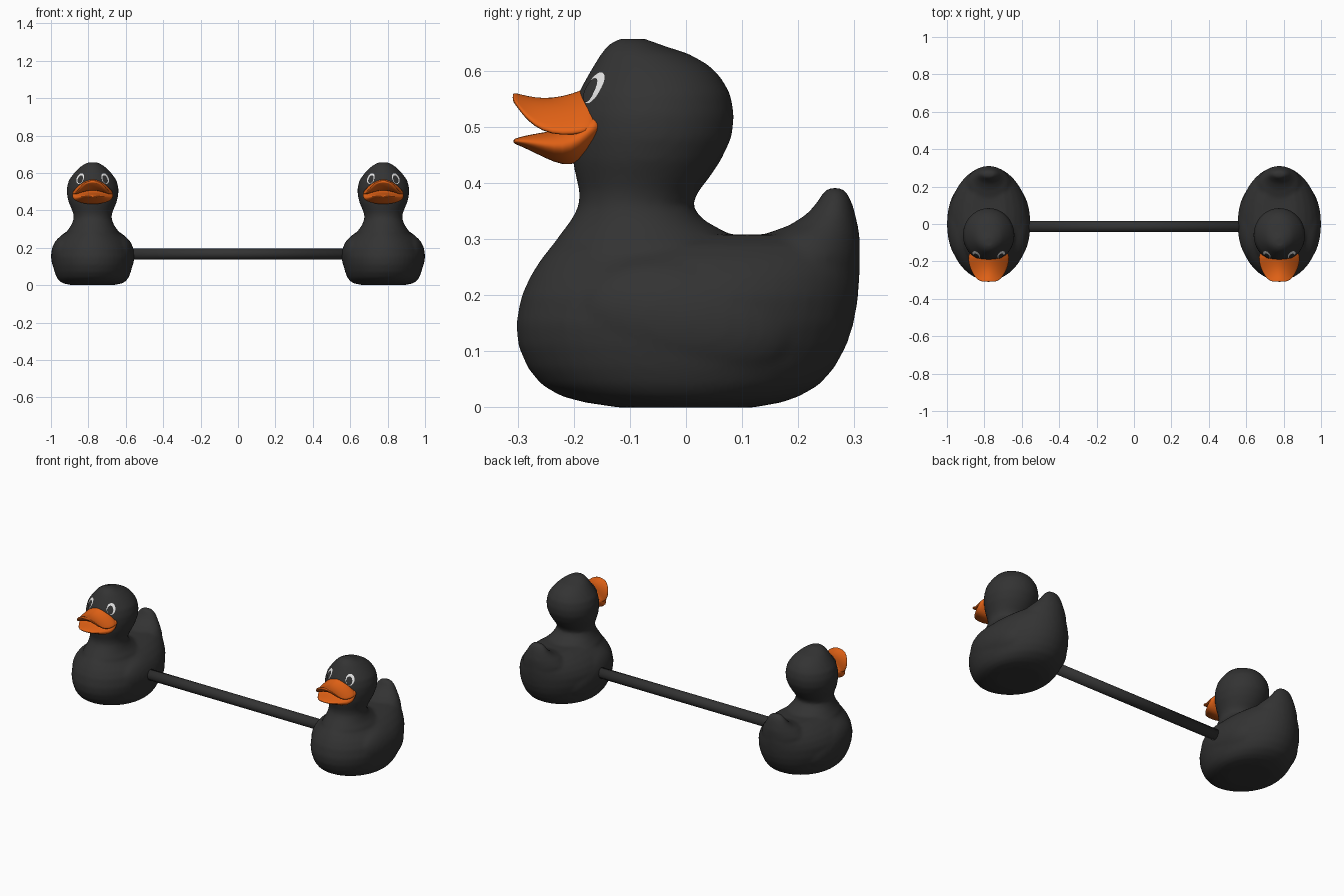
import bpy, bmesh, math
from mathutils import Vector
from mathutils.bvhtree import BVHTree

if "Cube" in bpy.data.objects:
    bpy.data.objects.remove(bpy.data.objects["Cube"])

DUCK_X = 0.777


def material(name, rgb):
    m = bpy.data.materials.new(name)
    m.diffuse_color = (*rgb, 1)
    m.use_nodes = True
    m.node_tree.nodes["Principled BSDF"].inputs["Base Color"].default_value = m.diffuse_color
    return m


DARK = material("charcoal", (0.033, 0.033, 0.033))
ORANGE = material("orange", (0.78, 0.125, 0.008))
WHITE = material("white", (0.85, 0.85, 0.85))


def add_object(name, bm, mat):
    me = bpy.data.meshes.new(name)
    bmesh.ops.recalc_face_normals(bm, faces=bm.faces)
    bm.to_mesh(me)
    bm.free()
    me.materials.append(mat)
    me.shade_smooth()
    ob = bpy.data.objects.new(name, me)
    bpy.context.collection.objects.link(ob)
    return ob


def loft(bm, rings):
    """Skin a list of equal-length closed rings and cap both ends."""
    rows = [[bm.verts.new(p) for p in r] for r in rings]
    n = len(rows[0])
    for a, b in zip(rows, rows[1:]):
        for i in range(n):
            j = (i + 1) % n
            bm.faces.new((a[i], a[j], b[j], b[i]))
    bm.faces.new(rows[0][::-1])
    bm.faces.new(rows[-1])


def stack(bm, levels, n=48):
    """Loft of horizontal ellipses: (z, front y, back y, half width)."""
    rings = []
    for z, y0, y1, w in levels:
        c, a = (y0 + y1) / 2, (y1 - y0) / 2
        rings.append([(w * math.cos(t), c + a * math.sin(t), z)
                      for t in (2 * math.pi * i / n for i in range(n))])
    loft(bm, rings)


def baked(ob):
    """Apply the modifiers of an object."""
    dg = bpy.context.evaluated_depsgraph_get()
    me = bpy.data.meshes.new_from_object(ob.evaluated_get(dg))
    ob.modifiers.clear()
    ob.data = me
    return ob


# Body, neck with head, and tail, fused into one smooth skin
bm = bmesh.new()
stack(bm, [(0.0, -.12, .12, .11), (.009, -.18, .17, .155), (.02, -.222, .202, .176),
           (.04, -.257, .237, .192), (.07, -.282, .264, .204), (.11, -.299, .286, .214),
           (.15, -.303, .299, .220), (.20, -.293, .307, .214), (.235, -.277, .31, .196),
           (.265, -.258, .31, .17), (.29, -.238, .31, .135), (.308, -.225, .29, .09)])
stack(bm, [(.25, -.25, .14, .15), (.29, -.237, .11, .137), (.31, -.223, .075, .121),
           (.335, -.204, .03, .108), (.36, -.191, .011, .101), (.385, -.19, .022, .104),
           (.41, -.196, .042, .114), (.44, -.202, .062, .127), (.48, -.204, .081, .137),
           (.52, -.202, .086, .138), (.56, -.192, .079, .128), (.59, -.176, .061, .107),
           (.61, -.164, .041, .09), (.63, -.152, .006, .07), (.645, -.14, -.04, .048),
           (.657, -.122, -.072, .025)])
stack(bm, [(.18, .06, .305, .13), (.27, .08, .31, .125), (.305, .13, .31, .10),
           (.325, .185, .306, .08), (.345, .216, .302, .065), (.37, .237, .294, .05),
           (.385, .245, .286, .036), (.392, .255, .277, .02)])
# Faintly raised wings
for s in (-1, 1):
    ret = bmesh.ops.create_uvsphere(bm, u_segments=32, v_segments=20, radius=1)
    for v in ret["verts"]:
        x, y, z = v.co
        v.co = (s * 0.135 + x * 0.088, 0.0 + y * 0.2, 0.155 + z * 0.115 - y * 0.02)
body = add_object("duck_body", bm, DARK)
mod = body.modifiers.new("fuse", 'REMESH')
mod.mode = 'VOXEL'
mod.voxel_size = 0.009
mod.use_smooth_shade = True
mod = body.modifiers.new("soften", 'SMOOTH')
mod.factor = 0.5
mod.iterations = 6
baked(body)
body.data.materials.clear()
body.data.materials.append(DARK)
body.data.shade_smooth()


# Upper bill: arched sheet, (y, half width, centre z, side z, thickness)
def bill_ring(y, w, zc, zs, th, n=14):
    top, low = [], []
    for i in range(n + 1):
        u = -1 + 2 * i / n
        z = zc - (zc - zs) * abs(u) ** 1.8
        top.append((w * u, y, z))
        if 0 < i < n:
            low.append((w * u * 0.98, y, z - th * (1 - u * u) - 0.008))
    return top + low[::-1]


bm = bmesh.new()
loft(bm, [bill_ring(*r) for r in (
    (-.309, .03, .559, .553, .002), (-.305, .05, .561, .546, .008),
    (-.29, .071, .557, .523, .018), (-.27, .087, .553, .502, .028),
    (-.24, .103, .551, .487, .036), (-.20, .115, .560, .486, .045),
    (-.175, .114, .572, .492, .05), (-.145, .098, .575, .50, .05))])
upper_bill = add_object("upper_bill", bm, ORANGE)

# Lower bill: flattened tongue-shaped loft, (y, half width, top z, bottom z)
bm = bmesh.new()
rings = []
for y, w, zt, zb in ((-.308, .025, .478, .471), (-.30, .045, .481, .468),
                     (-.28, .064, .486, .459), (-.25, .084, .491, .444),
                     (-.22, .103, .497, .431), (-.19, .112, .52, .434),
                     (-.165, .108, .535, .462), (-.145, .096, .53, .48)):
    c, h = (zt + zb) / 2, (zt - zb) / 2
    rings.append([(w * math.cos(t), y, c + h * math.sin(t))
                  for t in (2 * math.pi * i / 28 for i in range(28))])
loft(bm, rings)
lower_bill = add_object("lower_bill", bm, ORANGE)

for ob in (upper_bill, lower_bill):
    mod = ob.modifiers.new("round", 'SUBSURF')
    mod.levels = mod.render_levels = 1
    baked(ob)

# Eyes: thin oval plates draped on the head
src = bmesh.new()
src.from_mesh(body.data)
tree = BVHTree.FromBMesh(src)


def eye_plate(name, side, du, dv, ru, rv, lift, mat, rows=5, n=28):
    look = Vector((side * 0.5, -0.866, 0))
    across = Vector((side * 0.866, 0.5, 0))
    centre = Vector((side * 0.068, -0.167, 0.569))

    def drape(u, v):
        start = centre + across * (du + u) + Vector((0, 0, dv + v)) + look * 0.15
        hit, nor, _, _ = tree.ray_cast(start, -look)
        return hit + nor * lift if hit else start - look * 0.15

    bm = bmesh.new()
    mid = bm.verts.new(drape(0, 0))
    prev = None
    for k in range(1, rows + 1):
        f = k / rows
        ring = [bm.verts.new(drape(ru * f * math.cos(t), rv * f * math.sin(t)))
                for t in (2 * math.pi * i / n for i in range(n))]
        for i in range(n):
            j = (i + 1) % n
            if prev:
                bm.faces.new((prev[i], ring[i], ring[j], prev[j]))
            else:
                bm.faces.new((mid, ring[i], ring[j]))
        prev = ring
    ob = add_object(name, bm, mat)
    if ob.data.polygons[0].normal.dot(look) < 0:
        ob.data.flip_normals()
    return ob


parts = [body, upper_bill, lower_bill]
for side, label in ((-1, "left"), (1, "right")):
    parts.append(eye_plate(label + "_eye_white", side, 0, 0, .023, .028, .002, WHITE))
    parts.append(eye_plate(label + "_pupil", side, -.004, -.005, .016, .021, .004, DARK))
src.free()

# Second duck shares the meshes of the first
for ob in parts:
    twin = ob.copy()
    bpy.context.collection.objects.link(twin)
    ob.location.x = -DUCK_X
    twin.location.x = DUCK_X

# Bar joining the ducks
bm = bmesh.new()
loft(bm, [[(x, -0.014 + 0.03 * math.cos(t), 0.167 + 0.03 * math.sin(t))
           for t in (2 * math.pi * i / 32 for i in range(32))] for x in (-0.6, 0.6)])
add_object("connecting_bar", bm, DARK)
